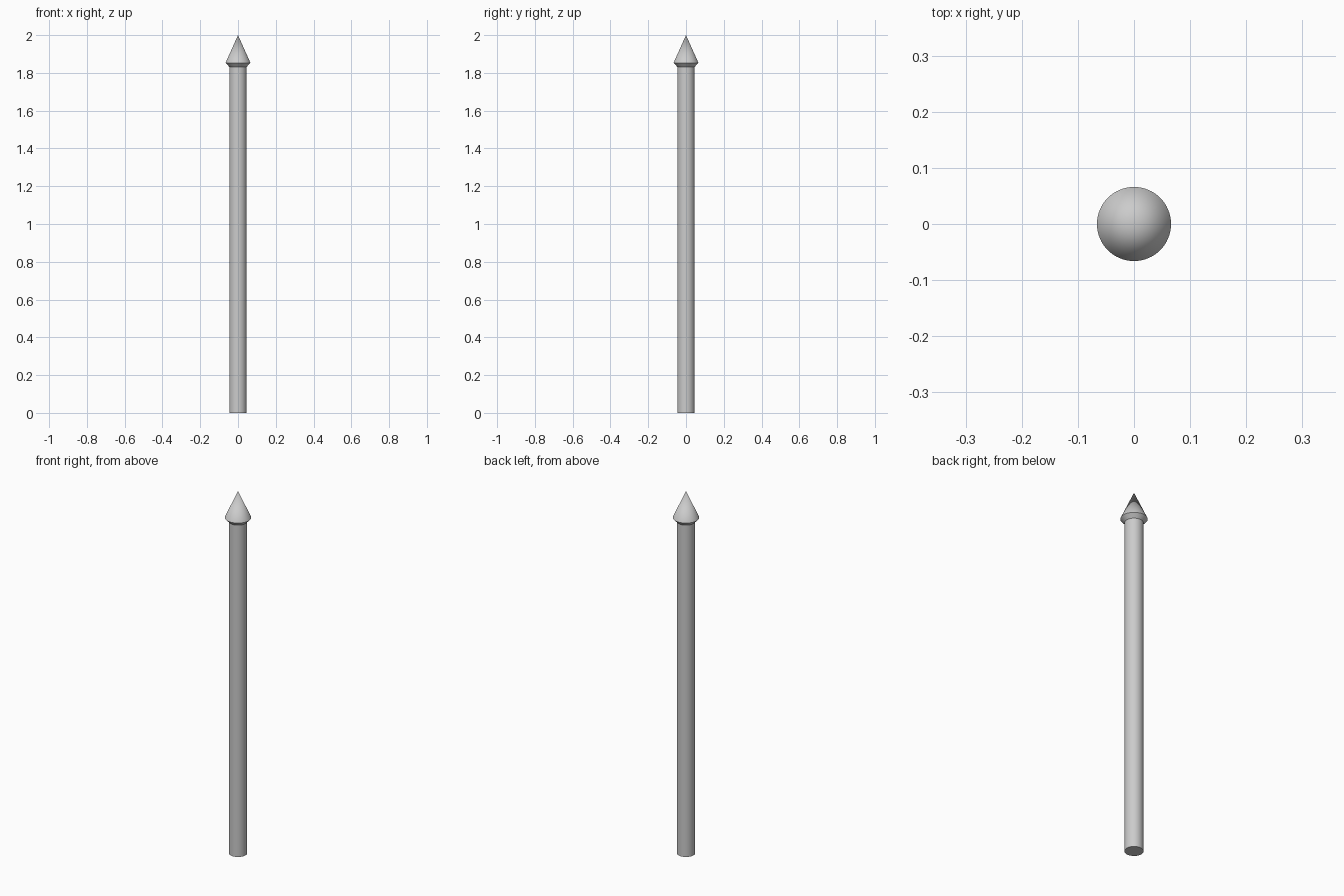
import bpy, bmesh, math

if "Cube" in bpy.data.objects:
    bpy.data.objects.remove(bpy.data.objects["Cube"])

SIDES = 64


def lathe(name, profile):
    """Revolve an (r, z) profile around z; ends on the axis close the solid."""
    bm = bmesh.new()
    verts = [bm.verts.new((r, 0, z)) for r, z in profile]
    edges = [bm.edges.new(pair) for pair in zip(verts, verts[1:])]
    bmesh.ops.spin(bm, geom=verts + edges, cent=(0, 0, 0), axis=(0, 0, 1),
                   angle=2 * math.pi, steps=SIDES, use_merge=True)
    bmesh.ops.remove_doubles(bm, verts=bm.verts, dist=1e-5)
    bmesh.ops.recalc_face_normals(bm, faces=bm.faces)
    mesh = bpy.data.meshes.new(name)
    bm.to_mesh(mesh)
    bm.free()
    obj = bpy.data.objects.new(name, mesh)
    bpy.context.collection.objects.link(obj)
    bpy.ops.object.select_all(action='DESELECT')
    obj.select_set(True)
    bpy.context.view_layer.objects.active = obj
    bpy.ops.object.shade_smooth_by_angle(angle=math.radians(25))
    return obj


# Single turned post: round shaft, short flared collar, conical tip
lathe("pointed_post", [(0, 0), (0.046, 0), (0.046, 1.832),
                       (0.066, 1.853), (0, 2.0)])
